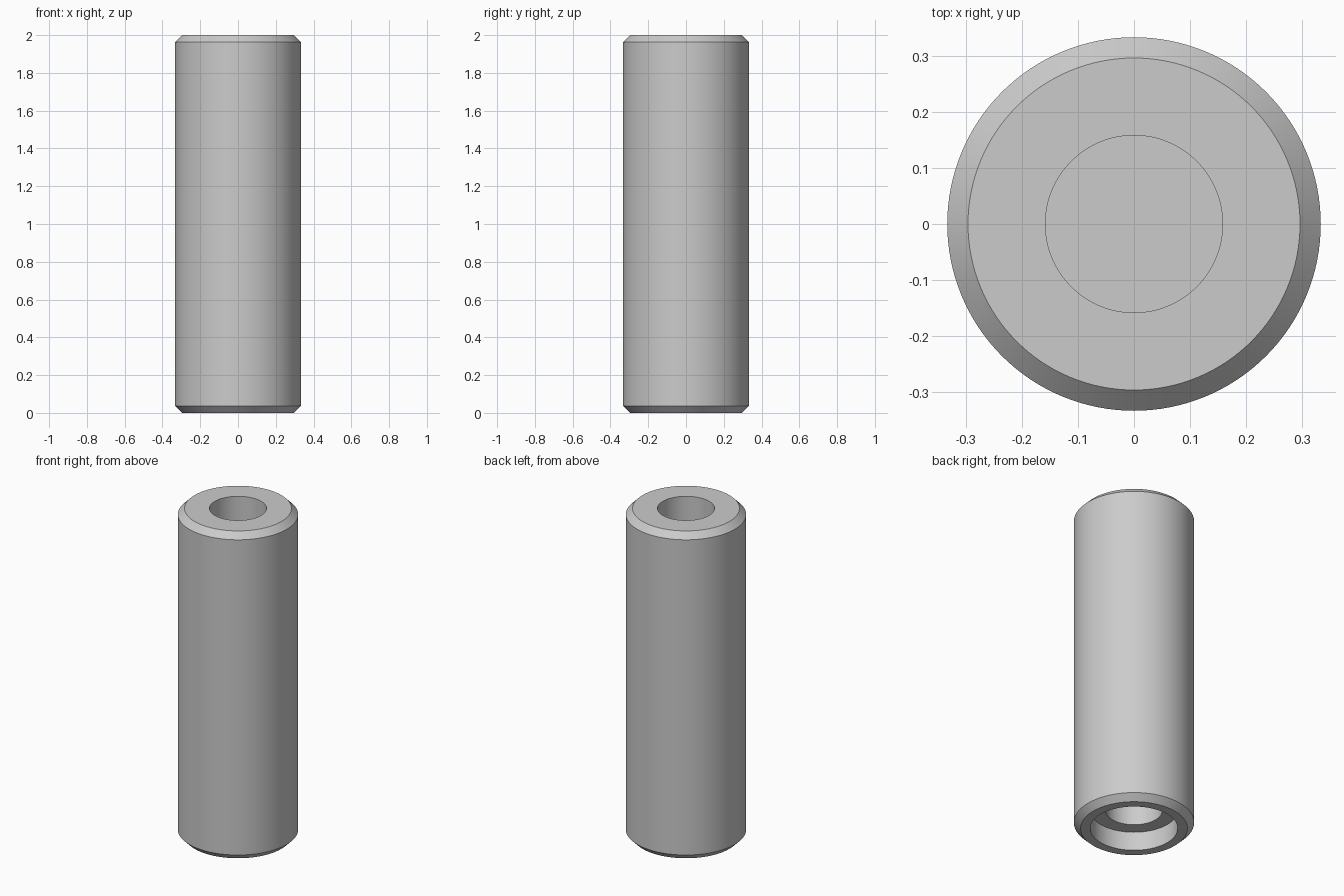
import bpy, bmesh, math

if "Cube" in bpy.data.objects:
    bpy.data.objects.remove(bpy.data.objects["Cube"])

SIDES = 128
R, CHAMFER, HEIGHT = 0.333, 0.037, 2.0
BORE, BORE_DEPTH = 0.158, 0.6
RECESS, RECESS_DEPTH = 0.242, 0.115

# Half-section as (radius, z), from the top bore floor round to the bottom bore floor
profile = [
    (BORE, HEIGHT - BORE_DEPTH), (BORE, HEIGHT),
    (R - CHAMFER, HEIGHT), (R, HEIGHT - CHAMFER),
    (R, CHAMFER), (R - CHAMFER, 0),
    (RECESS, 0), (RECESS, RECESS_DEPTH),
    (BORE, RECESS_DEPTH), (BORE, BORE_DEPTH),
]


def lathe(name, points):
    bm = bmesh.new()
    rings = []
    for r, z in points:
        rings.append([bm.verts.new((r * math.cos(2 * math.pi * i / SIDES),
                                    r * math.sin(2 * math.pi * i / SIDES), z))
                      for i in range(SIDES)])
    for a, b in zip(rings, rings[1:]):
        for i in range(SIDES):
            j = (i + 1) % SIDES
            bm.faces.new((a[i], a[j], b[j], b[i]))
    # Blind floors of the two bores
    bm.faces.new(rings[0])
    bm.faces.new(rings[-1])
    bmesh.ops.recalc_face_normals(bm, faces=bm.faces)
    mesh = bpy.data.meshes.new(name)
    bm.to_mesh(mesh)
    bm.free()
    obj = bpy.data.objects.new(name, mesh)
    bpy.context.collection.objects.link(obj)
    return obj


# Chamfered cylinder with a bore at each end and a recess underneath
spacer = lathe("cylindrical_spacer", profile)
bpy.context.view_layer.objects.active = spacer
spacer.select_set(True)
bpy.ops.object.shade_smooth_by_angle(angle=math.radians(30))
